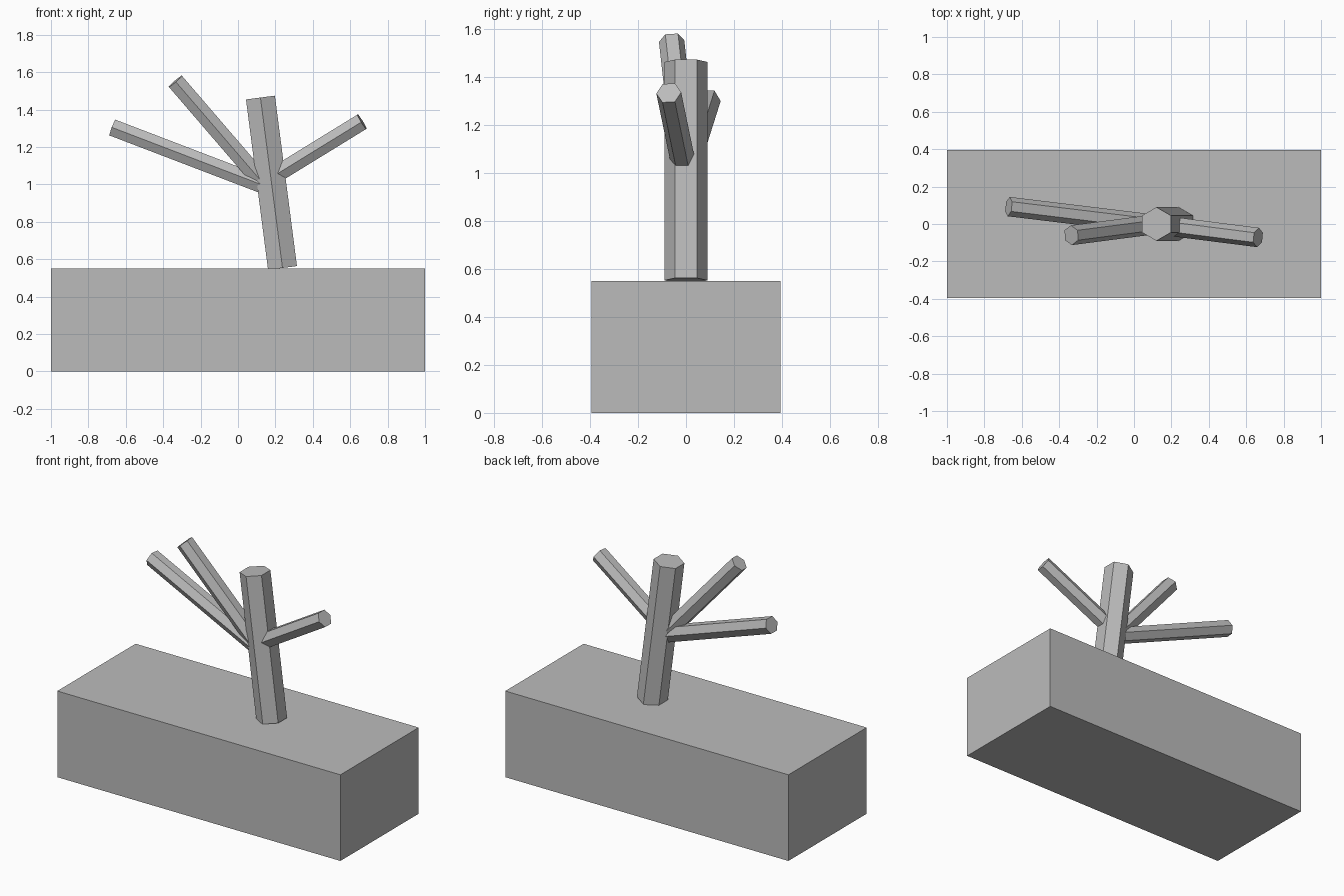
import bpy
import math
from mathutils import Vector, Matrix

if "Cube" in bpy.data.objects:
    bpy.data.objects.remove(bpy.data.objects["Cube"])

grey = bpy.data.materials.new("plain grey")
grey.diffuse_color = (0.5, 0.5, 0.5, 1.0)
grey.use_nodes = True
grey.node_tree.nodes["Principled BSDF"].inputs["Base Color"].default_value = grey.diffuse_color


def hex_rod(name, start, end, radius):
    """Six-sided rod between two points, with one corner turned to the front."""
    a, b = Vector(start), Vector(end)
    z = (b - a).normalized()
    x = Vector((0, 1, 0)).cross(z).normalized()
    y = z.cross(x)
    bpy.ops.mesh.primitive_cylinder_add(vertices=6, radius=radius, depth=(b - a).length)
    rod = bpy.context.object
    rod.name = name
    turn = Matrix((x, y, z)).transposed().to_4x4()
    rod.matrix_world = Matrix.Translation((a + b) / 2) @ turn
    rod.data.materials.append(grey)


# Base block
bpy.ops.mesh.primitive_cube_add(size=1, location=(0, 0, 0.275))
block = bpy.context.object
block.name = "base_block"
block.scale = (2.0, 0.79, 0.55)
block.data.materials.append(grey)

# Leaning trunk
hex_rod("trunk", (0.238, 0, 0.553), (0.12, 0, 1.464), 0.09)

# Branches, starting inside the trunk
hex_rod("right_branch", (0.175, -0.01, 1.035), (0.663, -0.072, 1.335), 0.052)
hex_rod("lower_left_branch", (0.18, -0.01, 0.978), (-0.67, 0.093, 1.303), 0.052)
hex_rod("upper_left_branch", (0.165, 0.005, 0.97), (-0.335, -0.06, 1.551), 0.053)
